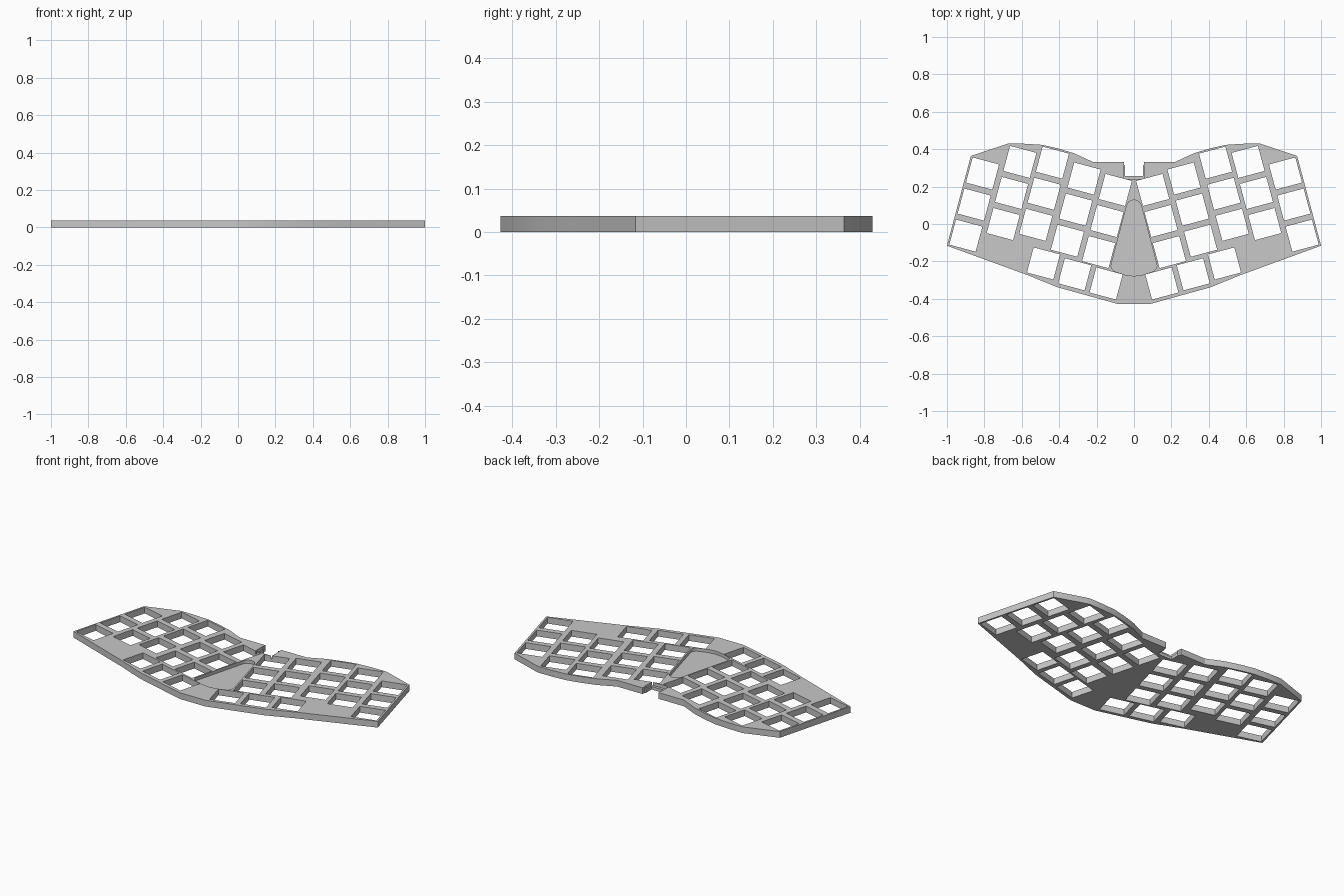
import bpy, bmesh, math
from mathutils import Vector

if "Cube" in bpy.data.objects:
    bpy.data.objects.remove(bpy.data.objects["Cube"])

THICK = 0.037
POCKET_Z = 0.018
TILT = math.radians(15)
ROW = 0.172                      # spacing of keys in a column
KEY_W, KEY_H = 0.146, 0.139      # key opening

grey = bpy.data.materials.new("light grey")
grey.use_nodes = True
colour = (0.58, 0.58, 0.58, 1)
grey.diffuse_color = colour
grey.node_tree.nodes["Principled BSDF"].inputs["Base Color"].default_value = colour


def add_prism(bm, points, z0, z1):
    """Closed prism over a flat outline."""
    low = [bm.verts.new((x, y, z0)) for x, y in points]
    high = [bm.verts.new((x, y, z1)) for x, y in points]
    bm.faces.new(low[::-1])
    bm.faces.new(high)
    for i in range(len(points)):
        j = (i + 1) % len(points)
        bm.faces.new((low[i], low[j], high[j], high[i]))


def make_object(name, bm):
    bmesh.ops.recalc_face_normals(bm, faces=bm.faces[:])
    mesh = bpy.data.meshes.new(name)
    bm.to_mesh(mesh)
    bm.free()
    mesh.materials.append(grey)
    obj = bpy.data.objects.new(name, mesh)
    bpy.context.collection.objects.link(obj)
    return obj


def mirrored(half):
    """Complete a left-hand outline; points on the centre line stay single."""
    return half + [(-x, y) for x, y in reversed(half) if abs(x) > 1e-6]


def arc(cx, cy, r, a0, a1, n=8):
    angles = [math.radians(a0 + (a1 - a0) * i / n) for i in range(n + 1)]
    return [(cx + r * math.cos(a), cy + r * math.sin(a)) for a in angles]


def key_corners(c, side):
    u = Vector((math.cos(TILT), -math.sin(TILT))) * KEY_W / 2
    v = Vector((math.sin(TILT), math.cos(TILT))) * KEY_H / 2
    return [(side * p.x, p.y) for p in (c - u - v, c + u - v, c + u + v, c - u + v)]


def cut_away(target, bm):
    """Subtract a cutter from the target, then drop the cutter."""
    cutter = make_object("opening_cutter", bm)
    cutter.hide_render = True
    cut = target.modifiers.new("openings", "BOOLEAN")
    cut.operation = "DIFFERENCE"
    cut.solver = "EXACT"
    cut.object = cutter
    bpy.ops.object.modifier_apply(modifier=cut.name)
    bpy.data.objects.remove(cutter)


# Plate outline with the connector notch at the back
plate_bm = bmesh.new()
half = [(-0.047, 0.256), (-0.047, 0.31), (-0.053, 0.315), (-0.053, 0.332),
        (-0.22, 0.332), (-0.32, 0.378), (-0.41, 0.405), (-0.49, 0.423),
        (-0.58, 0.429), (-0.674, 0.43), (-0.872, 0.364), (-1, -0.116),
        (-0.57, -0.273), (-0.41, -0.338), (-0.085, -0.428)]
add_prism(plate_bm, mirrored(half), 0, THICK)
plate = make_object("keyboard_plate", plate_bm)
bpy.ops.object.select_all(action="DESELECT")
bpy.context.view_layer.objects.active = plate
plate.select_set(True)

# Key openings: five staggered columns of three and a thumb row, on both sides
columns = [(-0.81, 0.27), (-0.61, 0.332), (-0.436, 0.328), (-0.267, 0.243), (-0.1, 0.182)]
thumbs = [(-0.484, -0.211), (-0.317, -0.269), (-0.149, -0.318)]
step = Vector((math.sin(TILT), math.cos(TILT))) * ROW
centres = [Vector(c) - step * row for c in columns for row in range(3)]
centres += [Vector(t) for t in thumbs]
keys_bm = bmesh.new()
for side in (-1, 1):
    for c in centres:
        add_prism(keys_bm, key_corners(c, side), -0.1, 0.1)
cut_away(plate, keys_bm)

# Shallow rounded pocket in the middle of the top
pocket_bm = bmesh.new()
pocket = [(0, 0.128)] + arc(0, 0.088, 0.04, 90, 165)[1:]
pocket += arc(-0.088, -0.222, 0.034, 165, 255) + [(-0.05, -0.271), (0, -0.278)]
pocket += [(-x, y) for x, y in reversed(pocket[1:-1])]
add_prism(pocket_bm, pocket, POCKET_Z, 0.1)

# Narrow ledge in front of the notch
ledge = [(-0.055, 0.24), (-0.055, 0.31)]
add_prism(pocket_bm, mirrored(ledge), POCKET_Z, 0.1)
cut_away(plate, pocket_bm)

bpy.ops.object.shade_smooth_by_angle(angle=math.radians(20))
